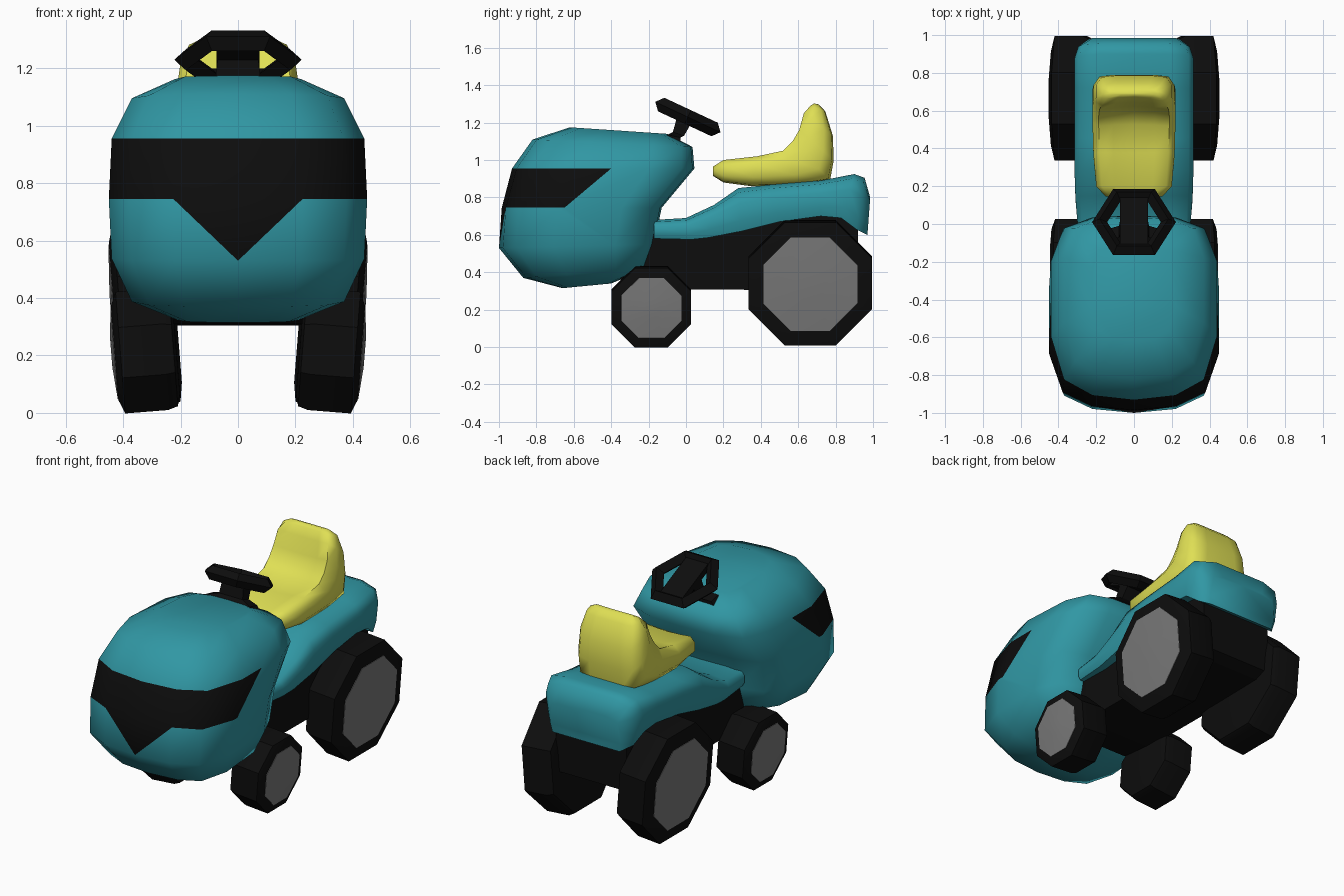
import bpy, bmesh, math
from mathutils import Vector, Matrix

if "Cube" in bpy.data.objects:
    bpy.data.objects.remove(bpy.data.objects["Cube"])


def material(name, r, g, b):
    m = bpy.data.materials.new(name)
    m.use_nodes = True
    m.diffuse_color = (r, g, b, 1)
    m.node_tree.nodes["Principled BSDF"].inputs["Base Color"].default_value = (r, g, b, 1)
    return m


TEAL = material("teal paint", .03, .31, .37)
YELLOW = material("yellow vinyl", .74, .74, .09)
BLACK = material("black rubber", .004, .004, .004)
GREY = material("grey metal", .19, .19, .19)


def finish(bm, name, mats, angle=60):
    bmesh.ops.recalc_face_normals(bm, faces=bm.faces)
    mesh = bpy.data.meshes.new(name)
    bm.to_mesh(mesh)
    bm.free()
    ob = bpy.data.objects.new(name, mesh)
    bpy.context.collection.objects.link(ob)
    for m in mats:
        mesh.materials.append(m)
    if angle:
        bpy.ops.object.select_all(action='DESELECT')
        ob.select_set(True)
        bpy.context.view_layer.objects.active = ob
        bpy.ops.object.shade_smooth_by_angle(angle=math.radians(angle))
    return ob


def skin(rings):
    """Bridge equal rings of points and cap both ends."""
    bm = bmesh.new()
    loops = [[bm.verts.new(p) for p in ring] for ring in rings]
    n = len(loops[0])
    for a, b in zip(loops, loops[1:]):
        for i in range(n):
            j = (i + 1) % n
            bm.faces.new((a[i], a[j], b[j], b[i]))
    bm.faces.new(loops[0])
    bm.faces.new(loops[-1])
    return bm


def loft(sections, profile):
    """Sections (y1, z1, y2, z2, half width) filled by a mirrored (x, t) profile."""
    full = profile + [(-x, t) for x, t in reversed(profile) if x]
    return skin([[(x * w, y1 + (y2 - y1) * t, z1 + (z2 - z1) * t) for x, t in full]
                 for y1, z1, y2, z2, w in sections])


def cut(bm, faces, co, no):
    geom = set(faces)
    for f in faces:
        geom.update(f.edges)
        geom.update(f.verts)
    bmesh.ops.bisect_plane(bm, geom=list(geom), dist=1e-4, plane_co=co, plane_no=no)


# Hood: stacked horizontal rings, with a painted mask on the nose
hood = loft([(-.66, .315, -.4, .34, .21), (-.87, .37, -.21, .42, .37),
             (-1, .53, -.17, .55, .44), (-.985, .745, -.13, .745, .45),
             (-.93, .955, .045, .955, .44), (-.82, 1.11, .035, 1.07, .37),
             (-.62, 1.175, -.1, 1.14, .22)],
            [(0, 0), (.5, .025), (.84, .11), (1, .35), (1, .75), (.85, .93), (.5, .99), (0, 1)])


def band(low, high):
    return [f for f in hood.faces if low < f.calc_center_median().z < high]


def nose():
    return [f for f in band(.54, .745) if f.calc_center_median().y < -.9]


side_co, side_no = Vector((0, -.4, .955)), Vector((0, .21, -.25))
cut(hood, band(.745, .955), side_co, side_no)
tip = Vector((0, -1, .53))
for s in (1, -1):
    cut(hood, nose(), tip, Vector((s * .215, 0, -.225)))
for f in band(.745, .955):
    if (f.calc_center_median() - side_co).dot(side_no) < 0:
        f.material_index = 1
for f in nose():
    c = f.calc_center_median() - tip
    if c.z * .225 > abs(c.x) * .215:
        f.material_index = 1
finish(hood, "hood", [TEAL, BLACK])

# Rear body with raised fender
finish(loft([(-.17, .68, -.17, .58, .28), (0, .69, .03, .575, .3),
             (.15, .76, .12, .585, .31), (.28, .85, .3, .62, .315),
             (.45, .868, .5, .67, .315), (.72, .89, .72, .70, .315),
             (.9, .925, .83, .69, .315), (.955, .905, .91, .63, .295),
             (.985, .8, .97, .6, .24)],
            [(0, 0), (.6, 0), (.92, .1), (1, .35), (1, .75), (.95, 1), (0, 1)]),
       "rear_fender", [TEAL])

# Bucket seat, lofted from the front lip to the top of the backrest
finish(loft([(.145, .965, .145, .915, .15), (.2, 1, .2, .88, .2),
             (.38, 1.02, .35, .86, .215), (.52, 1.05, .6, .865, .22),
             (.57, 1.1, .77, .89, .22), (.605, 1.16, .79, 1, .215),
             (.63, 1.25, .785, 1.13, .2), (.665, 1.29, .745, 1.26, .17),
             (.685, 1.303, .71, 1.297, .13)],
            [(0, .1), (.5, .06), (.85, 0), (1, .25), (1, .7), (.85, .95), (.5, 1), (0, 1)]),
       "seat", [YELLOW])

# Chassis block
finish(loft([(-.35, .5, -.35, .33, .22), (-.15, .66, -.15, .31, .24),
             (.5, .72, .5, .305, .24), (.85, .72, .85, .31, .24),
             (.92, .68, .92, .34, .24)],
            [(0, 0), (1, 0), (1, 1), (0, 1)]), "chassis", [BLACK], 0)


# Eight-sided cambered wheels
def octagon_rings(profile, s, centre):
    camber = Matrix.Rotation(s * .08, 3, 'Y')
    steps = [math.pi * (k + .5) / 4 for k in range(8)]
    return [[Vector(centre) + camber @ Vector((s * x, r * math.cos(a), r * math.sin(a)))
             for a in steps] for x, r in profile]


for end, y, z, big, small in (("front", -.185, .217, .23, .178),
                              ("rear", .665, .345, .357, .277)):
    for label, s in (("left", 1), ("right", -1)):
        centre = (s * .32, y, z)
        finish(skin(octagon_rings([(-.105, big * .75), (-.095, big * .95), (-.06, big),
                                   (.09, big), (.11, small)], s, centre)),
               f"{end}_{label}_tyre", [BLACK], 30)
        finish(skin(octagon_rings([(.1, small), (.112, small * .98), (.122, small * .3)],
                                  s, centre)),
               f"{end}_{label}_hub", [GREY], 30)

# Steering wheel: hexagonal rim, crossbar and flared column
tilt = math.radians(-25)
bpy.ops.mesh.primitive_torus_add(major_segments=6, minor_segments=4, major_radius=.182,
                                 minor_radius=.04, location=(0, .01, 1.23),
                                 rotation=(tilt, 0, 0))
rim = bpy.context.object
rim.name = "steering_rim"
rim.data.materials.append(BLACK)
bpy.ops.mesh.primitive_cube_add(size=1, location=(0, .01, 1.225), rotation=(tilt, 0, 0))
bar = bpy.context.object
bar.name = "steering_crossbar"
bar.scale = (.15, .32, .04)
bar.data.materials.append(BLACK)
square = [(0, 0), (1, 0), (1, 1), (0, 1)]
finish(loft([(-.11, 1.09, -.03, 1.08, .18), (-.1, 1.135, -.03, 1.12, .15),
             (-.07, 1.15, -.01, 1.13, .08), (-.045, 1.24, .035, 1.21, .07)], square),
       "steering_column", [BLACK], 0)
